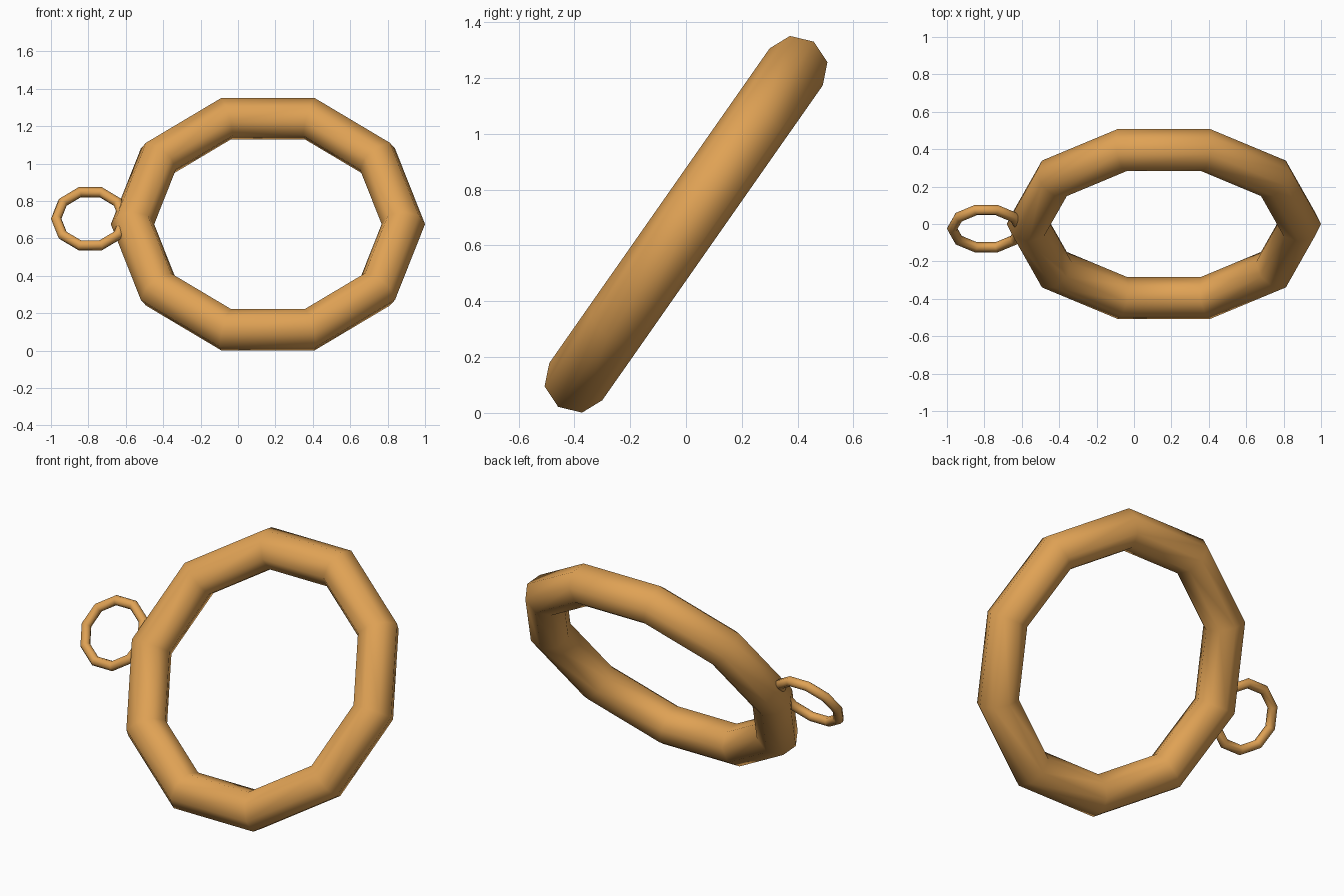
import bpy, math

if "Cube" in bpy.data.objects:
    bpy.data.objects.remove(bpy.data.objects["Cube"])

mat = bpy.data.materials.new("warm_gold")
mat.diffuse_color = (0.74, 0.36, 0.09, 1)
mat.use_nodes = True
mat.node_tree.nodes["Principled BSDF"].inputs["Base Color"].default_value = mat.diffuse_color


def ring(name, loc, major, minor):
    # ten-sided tilted ring with an eight-sided tube
    bpy.ops.mesh.primitive_torus_add(
        major_segments=10, minor_segments=8, major_radius=major,
        minor_radius=minor, location=loc, rotation=(math.radians(55), 0, 0))
    ob = bpy.context.object
    ob.name = name
    ob.data.materials.append(mat)
    bpy.ops.object.shade_smooth()


# large band and the small loop set into its left side
ring("large_ring", (0.16, 0, 0.676), 0.724, 0.116)
ring("small_loop", (-0.79, -0.025, 0.705), 0.182, 0.028)
